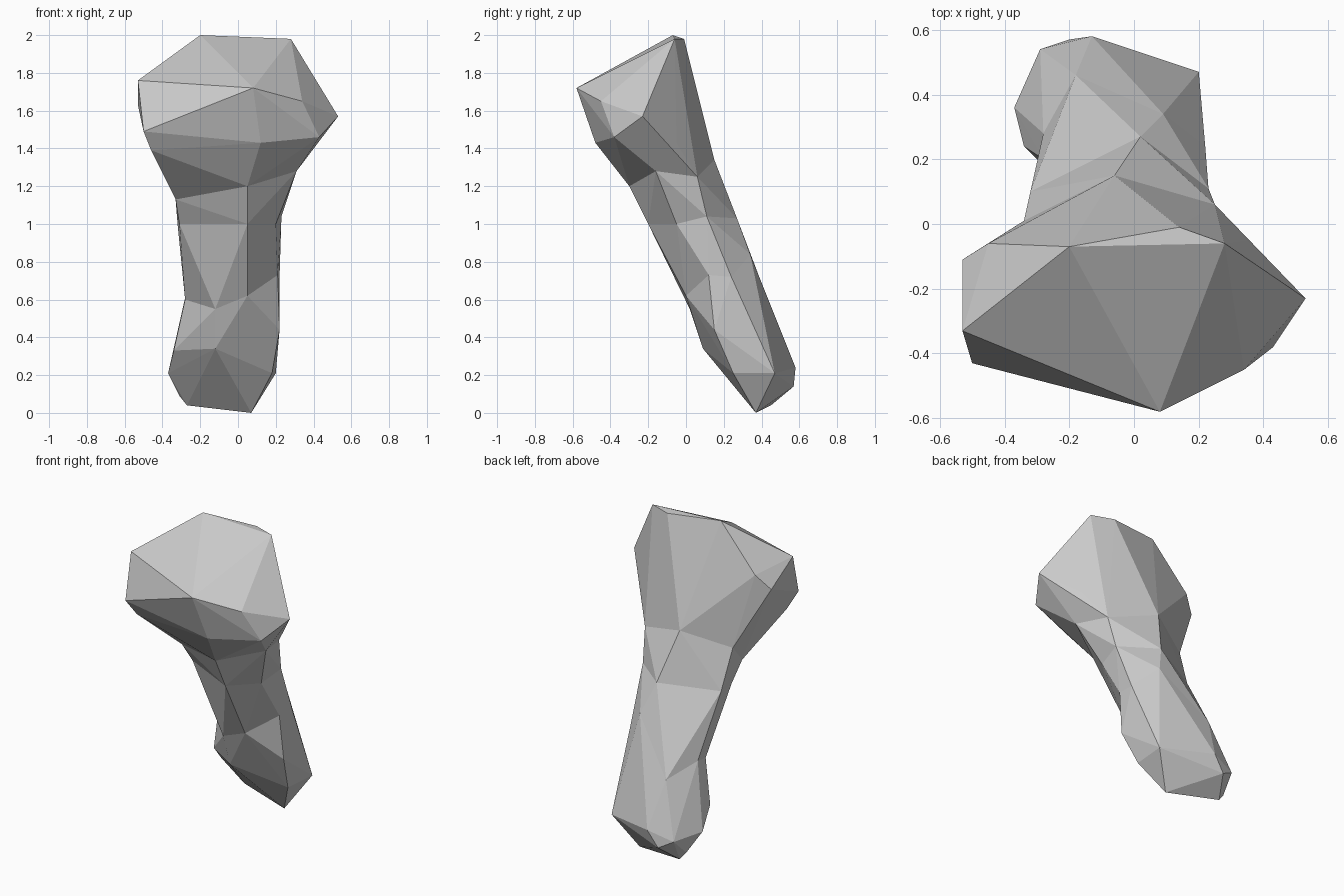
import bpy
import bmesh

default_cube = bpy.data.objects.get("Cube")
if default_cube:
    bpy.data.objects.remove(default_cube, do_unlink=True)

# One plain grey for the whole piece
grey = bpy.data.materials.new("plain grey")
grey.use_nodes = True
grey.diffuse_color = (0.6, 0.6, 0.6, 1)
shader = next(n for n in grey.node_tree.nodes if n.type == "BSDF_PRINCIPLED")
shader.inputs["Base Color"].default_value = grey.diffuse_color

# Faceted cross-sections along the leaning axis, from the ground up
foot_ring = [
    (.07, .37, 0), (-.27, .45, .04), (-.31, .44, .09), (-.2, .57, .14),
    (-.13, .58, .24), (-.29, .54, .19), (.2, .47, .21), (.18, .25, .21),
    (-.37, .36, .21), (-.34, .24, .33), (-.12, .09, .34), (.22, .15, .44),
]
waist_ring = [
    (-.12, .02, .55), (.05, 0, .62), (-.28, .2, .6), (-.28, .28, .61),
    (.21, .12, .73), (.22, .24, .72), (.09, .34, .84), (-.18, .46, .53),
]
shaft_ring = [
    (.05, -.2, 1), (.2, -.05, 1), (.23, .11, 1.04),
    (.02, .27, 1.03), (-.32, .1, 1), (-.31, -.02, 1),
]
neck_ring = [
    (.05, -.3, 1.2), (-.33, -.1, 1.13), (-.34, .01, 1.25),
    (.31, -.16, 1.28), (.25, .06, 1.25), (-.06, .15, 1.34),
]
brow_ring = [
    (-.41, -.22, 1.33), (-.46, -.37, 1.39), (-.5, -.43, 1.49),
    (.12, -.48, 1.43), (.43, -.38, 1.46), (.35, -.05, 1.43),
    (.53, -.23, 1.57), (-.53, -.11, 1.63), (.34, -.45, 1.65),
]
crown_ring = [
    (.08, -.58, 1.72), (.24, -.48, 1.69), (-.53, -.33, 1.76),
    (-.45, -.06, 1.72), (-.2, -.07, 2), (.28, -.06, 1.98), (.14, -.01, 1.98),
]


def faceted_block(name, *rings):
    """Wrap the given cross-sections in a tight flat-faced skin."""
    bm = bmesh.new()
    for ring in rings:
        for point in ring:
            bm.verts.new(point)
    skin = bmesh.ops.convex_hull(bm, input=bm.verts)
    unused = set(skin["geom_interior"]) | set(skin["geom_unused"])
    loose = [item for item in unused if isinstance(item, bmesh.types.BMVert)]
    bmesh.ops.delete(bm, geom=loose, context="VERTS")
    bmesh.ops.recalc_face_normals(bm, faces=bm.faces)
    mesh = bpy.data.meshes.new(name)
    bm.to_mesh(mesh)
    bm.free()
    mesh.materials.append(grey)
    block = bpy.data.objects.new(name, mesh)
    bpy.context.collection.objects.link(block)
    return block


# Stacked parts share their joining cross-section
faceted_block("foot", foot_ring, waist_ring)
faceted_block("lower_shaft", waist_ring, shaft_ring)
faceted_block("upper_shaft", shaft_ring, neck_ring)
faceted_block("head", neck_ring, brow_ring, crown_ring)
